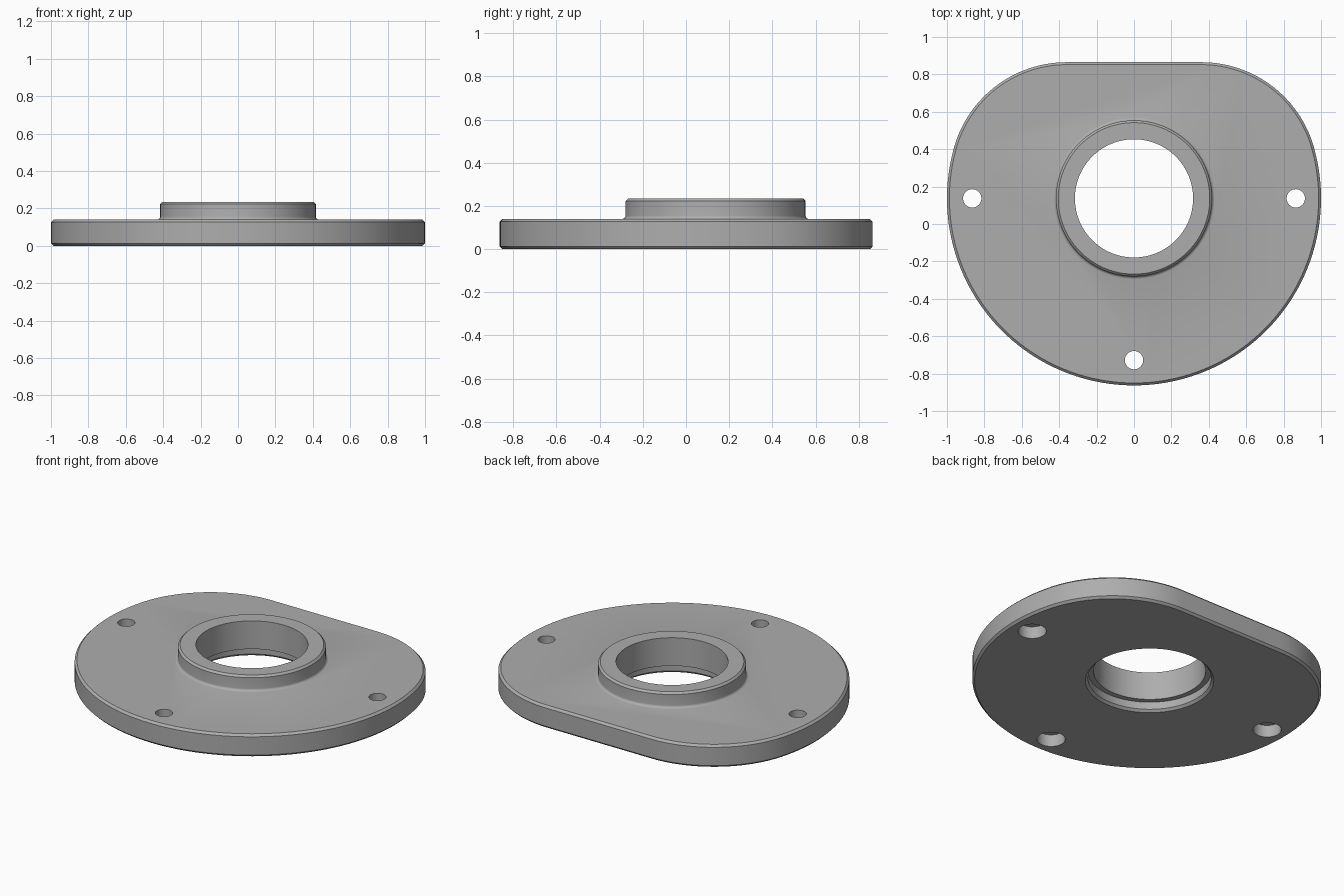
import bpy, bmesh
from math import sin, cos, pi, atan2, radians

cube = bpy.data.objects.get("Cube")
if cube:
    bpy.data.objects.remove(cube)

CY = 0.137           # centre of the round plate in y
THICK, TOP = 0.14, 0.235
FLAT_X, CORNER_R = 0.36, 0.626

grey = bpy.data.materials.new("machined grey")
grey.use_nodes = True
colour = (0.42, 0.42, 0.42, 1)
grey.diffuse_color = colour
grey.node_tree.nodes["Principled BSDF"].inputs["Base Color"].default_value = colour


def loft(name, rings):
    """Closed solid skinned through rings of equal point count."""
    bm = bmesh.new()
    loops = [[bm.verts.new(p) for p in ring] for ring in rings]
    n = len(loops[0])
    for a, b in zip(loops, loops[1:]):
        for i in range(n):
            j = (i + 1) % n
            bm.faces.new((a[i], a[j], b[j], b[i]))
    bm.faces.new(loops[0][::-1])
    bm.faces.new(loops[-1])
    bmesh.ops.recalc_face_normals(bm, faces=bm.faces)
    mesh = bpy.data.meshes.new(name)
    bm.to_mesh(mesh)
    bm.free()
    mesh.materials.append(grey)
    obj = bpy.data.objects.new(name, mesh)
    bpy.context.collection.objects.link(obj)
    return obj


def turned(name, profile, x=0, y=CY, n=96):
    """Solid of revolution from (radius, z) points."""
    return loft(name, [[(x + r * cos(2 * pi * i / n), y + r * sin(2 * pi * i / n), z)
                        for i in range(n)] for r, z in profile])


def arc(cx, cy, r, a0, a1, n):
    return [(cx + r * cos(a0 + (a1 - a0) * i / n), cy + r * sin(a0 + (a1 - a0) * i / n))
            for i in range(n + 1)]


def plate_ring(inset, z):
    """Round outline with one flat side blended by large corner arcs."""
    corner_y = (1 - CY * 2 + 0.002) - CORNER_R
    corner_y = 0.728 - CORNER_R
    a = atan2(corner_y, FLAT_X)
    r = CORNER_R - inset
    pts = arc(FLAT_X, corner_y, r, a, pi / 2, 28)
    pts += arc(-FLAT_X, corner_y, r, pi / 2, pi - a, 28)
    pts += arc(0, 0, 1 - inset, pi - a, 2 * pi + a, 84)[1:-1]
    return [(x, y + CY, z) for x, y in pts]


def combine(target, other, operation):
    mod = target.modifiers.new(operation, 'BOOLEAN')
    mod.operation, mod.solver, mod.object = operation, 'EXACT', other
    bpy.context.view_layer.objects.active = target
    bpy.ops.object.modifier_apply(modifier=mod.name)
    bpy.data.objects.remove(other)


# Plate with chamfered rims
C = 0.013
flange = loft("flange_plate", [plate_ring(C, 0), plate_ring(0, C),
                               plate_ring(0, THICK - C), plate_ring(C, THICK)])

# Raised collar with a small fillet at its foot and a chamfered top
F = 0.016
foot = [(0.417 + F * (1 - sin(t)), THICK + F * (1 - cos(t)))
        for t in (radians(15 * k) for k in range(1, 7))]
collar = turned("collar", [(0.435, 0.1), (0.435, THICK - 0.001)] + foot
                + [(0.417, TOP - 0.012), (0.405, TOP)])
combine(flange, collar, 'UNION')

# Centre bore with a chamfered recess underneath
bore = turned("bore_cutter", [(0.372, -0.01), (0.362, 0), (0.348, 0.014), (0.348, 0.06),
                              (0.316, 0.06), (0.316, 0.3)])
combine(flange, bore, 'DIFFERENCE')

# Bolt holes, counterbored from below
for x, y in ((-0.865, CY), (0.865, CY), (0, CY - 0.865)):
    hole = turned("bolt_cutter", [(0.08, -0.02), (0.08, 0.075), (0.049, 0.075), (0.049, 0.2)],
                  x, y, 40)
    combine(flange, hole, 'DIFFERENCE')

bpy.ops.object.select_all(action='DESELECT')
flange.select_set(True)
bpy.context.view_layer.objects.active = flange
bpy.ops.object.shade_smooth_by_angle(angle=radians(25))
